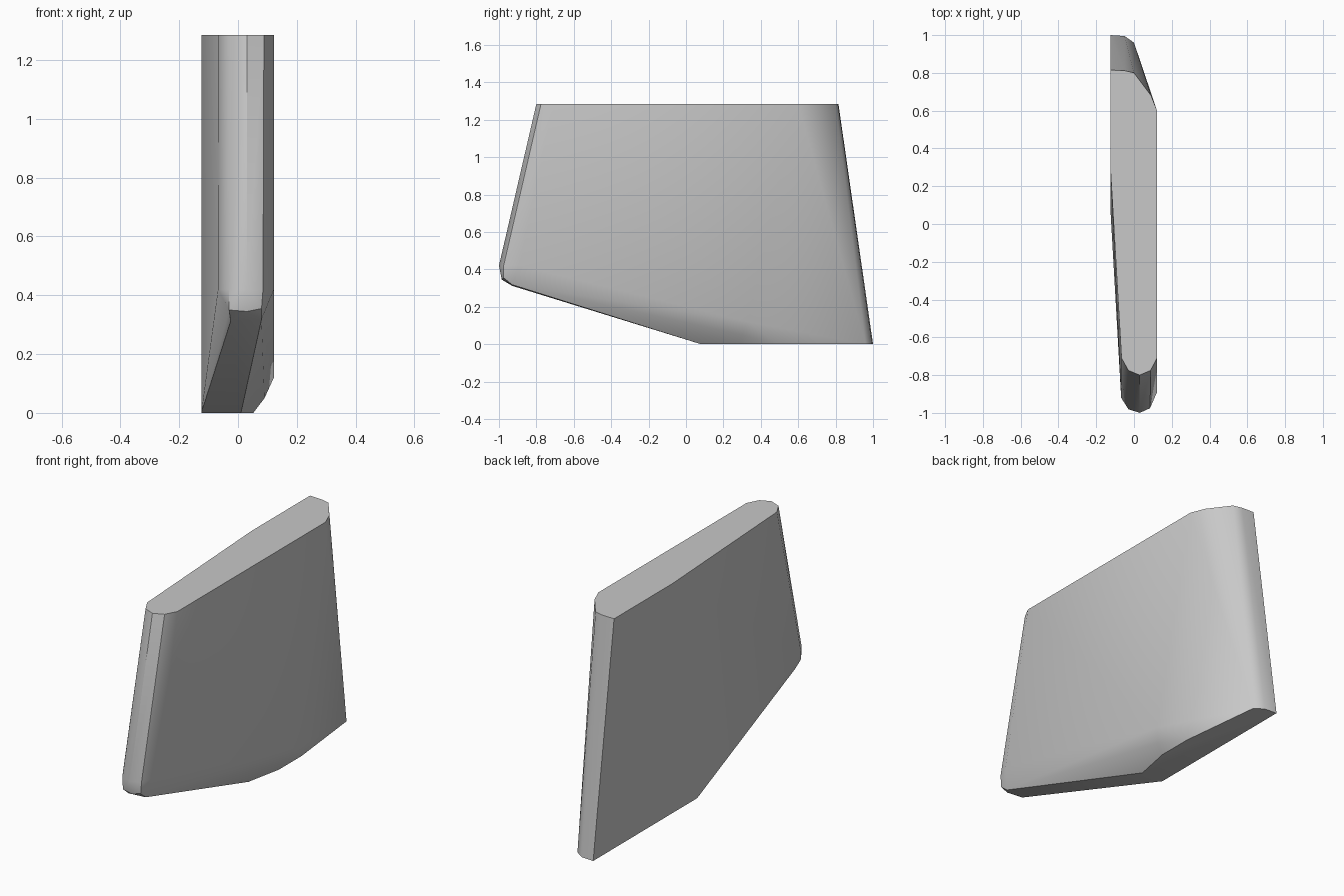
import bpy, bmesh, math

default = bpy.data.objects.get("Cube")
if default:
    bpy.data.objects.remove(default, do_unlink=True)

# Plain grey finish
grey = bpy.data.materials.new("light_grey")
colour = (0.58, 0.58, 0.58, 1)
grey.diffuse_color = colour
grey.use_nodes = True
grey.node_tree.nodes["Principled BSDF"].inputs["Base Color"].default_value = colour

HEIGHT = 1.285


def at_height(outline, z):
    return [(x, y, z) for x, y in outline]


# Flat top: rounded front, tapering inner side, chamfered back corner
top = at_height([(-0.125, 0.815), (-0.05, 0.812), (0, 0.80), (0.09, 0.68),
                 (0.122, 0.60), (0.122, -0.71), (0.088, -0.775), (0.03, -0.80),
                 (-0.03, -0.775), (-0.066, -0.71), (-0.125, 0.30)], HEIGHT)

# Flat foot at the back
foot = at_height([(-0.125, 1), (-0.05, 0.995), (0, 0.96), (0.052, 0.49),
                  (0.052, 0.29), (0.01, 0.08), (-0.125, 0.08)], 0)

# Rounded nose, its underside and the bevel along the lower left edge
nose = at_height([(0.122, -0.89), (0.085, -0.975), (0.03, -1),
                  (-0.03, -0.98), (-0.068, -0.92)], 0.42)
nose += [(0.08, -0.975, 0.355), (0.03, -0.985, 0.345), (-0.03, -0.975, 0.35),
         (0.08, -0.93, 0.318), (-0.025, -0.93, 0.312)]
bevel = [(0.122, 0.33, 0.12), (0.09, 0.30, 0.05)]

# Close the sections into one solid block
bm = bmesh.new()
for point in top + foot + nose + bevel:
    bm.verts.new(point)
result = bmesh.ops.convex_hull(bm, input=bm.verts[:])
loose = [v for v in bm.verts if not v.link_faces]
bmesh.ops.delete(bm, geom=loose, context='VERTS')
bmesh.ops.dissolve_limit(bm, angle_limit=math.radians(0.5),
                         verts=bm.verts[:], edges=bm.edges[:])
bmesh.ops.recalc_face_normals(bm, faces=bm.faces[:])

mesh = bpy.data.meshes.new("tapered_block")
bm.to_mesh(mesh)
bm.free()
mesh.materials.append(grey)
block = bpy.data.objects.new("tapered_block", mesh)
bpy.context.collection.objects.link(block)

# Soft bends with crisp main edges
bpy.ops.object.select_all(action='DESELECT')
block.select_set(True)
bpy.context.view_layer.objects.active = block
bpy.ops.object.shade_smooth_by_angle(angle=math.radians(35))
